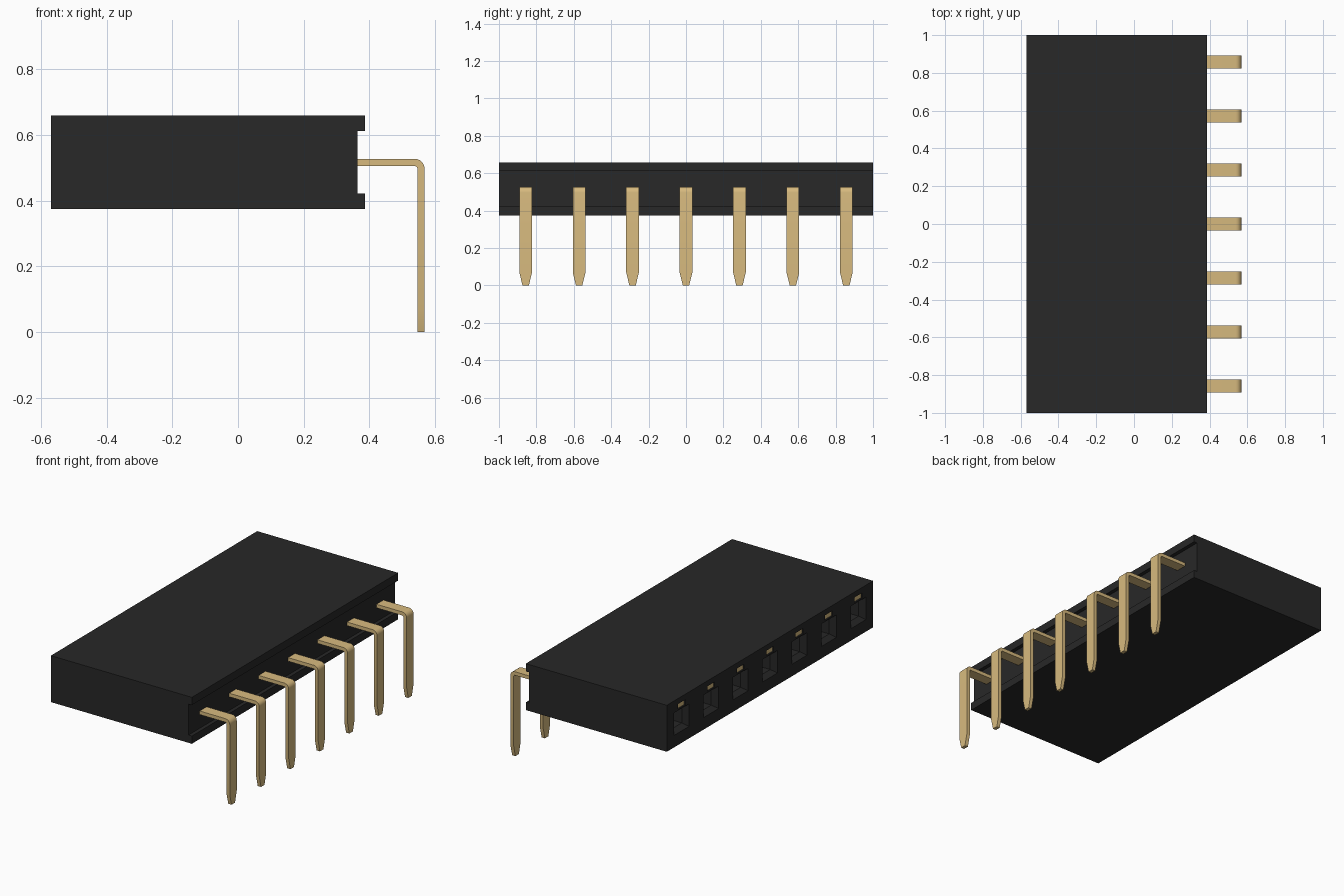
import bpy, bmesh
from math import sin, cos, pi

default = bpy.data.objects.get("Cube")
if default:
    bpy.data.objects.remove(default, do_unlink=True)

COUNT, PITCH = 7, 2 / 7
MID = 0.516                      # height of the pin row
BACK, FACE = 0.387, -0.57        # ends of the housing
rows = [(i - (COUNT - 1) / 2) * PITCH for i in range(COUNT)]


def material(name, rgb, rough):
    m = bpy.data.materials.new(name)
    m.use_nodes = True
    m.diffuse_color = (*rgb, 1)
    bsdf = m.node_tree.nodes["Principled BSDF"]
    bsdf.inputs["Base Color"].default_value = (*rgb, 1)
    bsdf.inputs["Roughness"].default_value = rough
    return m


black = material("black_plastic", (0.021, 0.021, 0.021), 0.6)
gold = material("pale_gold", (0.68, 0.49, 0.21), 0.5)


def loft(bm, rings):
    """Skin a chain of equal-length point rings and cap both ends."""
    loops = [[bm.verts.new(p) for p in ring] for ring in rings]
    for a, b in zip(loops, loops[1:]):
        for i in range(len(a)):
            j = (i + 1) % len(a)
            bm.faces.new((a[i], a[j], b[j], b[i]))
    bm.faces.new(loops[0][::-1])
    bm.faces.new(loops[-1])


def rect(x, y, z, hy, hz):
    return [(x, y + sy * hy, z + sz * hz)
            for sy, sz in ((-1, -1), (1, -1), (1, 1), (-1, 1))]


def finish(bm, name, mat):
    bmesh.ops.recalc_face_normals(bm, faces=bm.faces)
    mesh = bpy.data.meshes.new(name)
    bm.to_mesh(mesh)
    bm.free()
    ob = bpy.data.objects.new(name, mesh)
    bpy.context.collection.objects.link(ob)
    mesh.materials.append(mat)
    return ob


# Housing: side profile with a long recess along the pin side
half, lip, recess = 0.1425, 0.095, 0.364
upper = [(FACE, half), (BACK, half), (BACK, lip), (recess, lip)]
profile = upper + [(x, -z) for x, z in reversed(upper)]
bm = bmesh.new()
loft(bm, [[(x, y, MID + z) for x, z in profile] for y in (-1, 1)])
housing = finish(bm, "housing", black)

# Socket cutters: flared mouth, square bore, and a slot above for the contact
bm = bmesh.new()
SLOT_Z = MID + 0.093
for y in rows:
    loft(bm, [rect(FACE - 0.01, y, MID, 0.082, 0.077),
              rect(FACE + 0.03, y, MID, 0.045, 0.045),
              rect(FACE + 0.45, y, MID, 0.045, 0.045)])
    loft(bm, [rect(FACE - 0.01, y, SLOT_Z, 0.036, 0.016),
              rect(FACE + 0.10, y, SLOT_Z, 0.036, 0.016)])
cutter = finish(bm, "socket_cutter", black)
cutter.hide_render = True

cut = housing.modifiers.new("sockets", "BOOLEAN")
cut.operation, cut.solver, cut.object = "DIFFERENCE", "EXACT", cutter
bpy.context.view_layer.objects.active = housing
housing.select_set(True)
bpy.ops.object.modifier_apply(modifier=cut.name)
bpy.data.objects.remove(cutter, do_unlink=True)

# Pin path: centre point, thickness direction and half width
THICK, WIDE, BEND, STEPS = 0.011, 0.034, 0.019, 6
PIN_X = 0.557
path = [(0.25, MID, 0, 1, WIDE)]
for i in range(STEPS + 1):
    a = pi / 2 * (1 - i / STEPS)
    path.append((PIN_X - BEND + BEND * cos(a), MID - BEND + BEND * sin(a),
                 cos(a), sin(a), WIDE))
path += [(PIN_X, 0.07, 1, 0, WIDE), (PIN_X, 0, 1, 0, 0.017)]

for n, y in enumerate(rows, 1):
    # Bent terminal pin
    bm = bmesh.new()
    loft(bm, [[(x + s * THICK * nx, y + t * w, z + s * THICK * nz)
               for s, t in ((-1, -1), (-1, 1), (1, 1), (1, -1))]
              for x, z, nx, nz, w in path])
    pin = finish(bm, f"terminal_pin_{n}", gold)
    bpy.ops.object.select_all(action="DESELECT")
    pin.select_set(True)
    bpy.context.view_layer.objects.active = pin
    bpy.ops.object.shade_smooth_by_angle(angle=pi / 7)

    # Contact tip seated in the slot
    bm = bmesh.new()
    loft(bm, [rect(FACE + 0.006, y, SLOT_Z, 0.034, 0.014),
              rect(FACE + 0.09, y, SLOT_Z, 0.034, 0.014)])
    finish(bm, f"contact_tip_{n}", gold)
